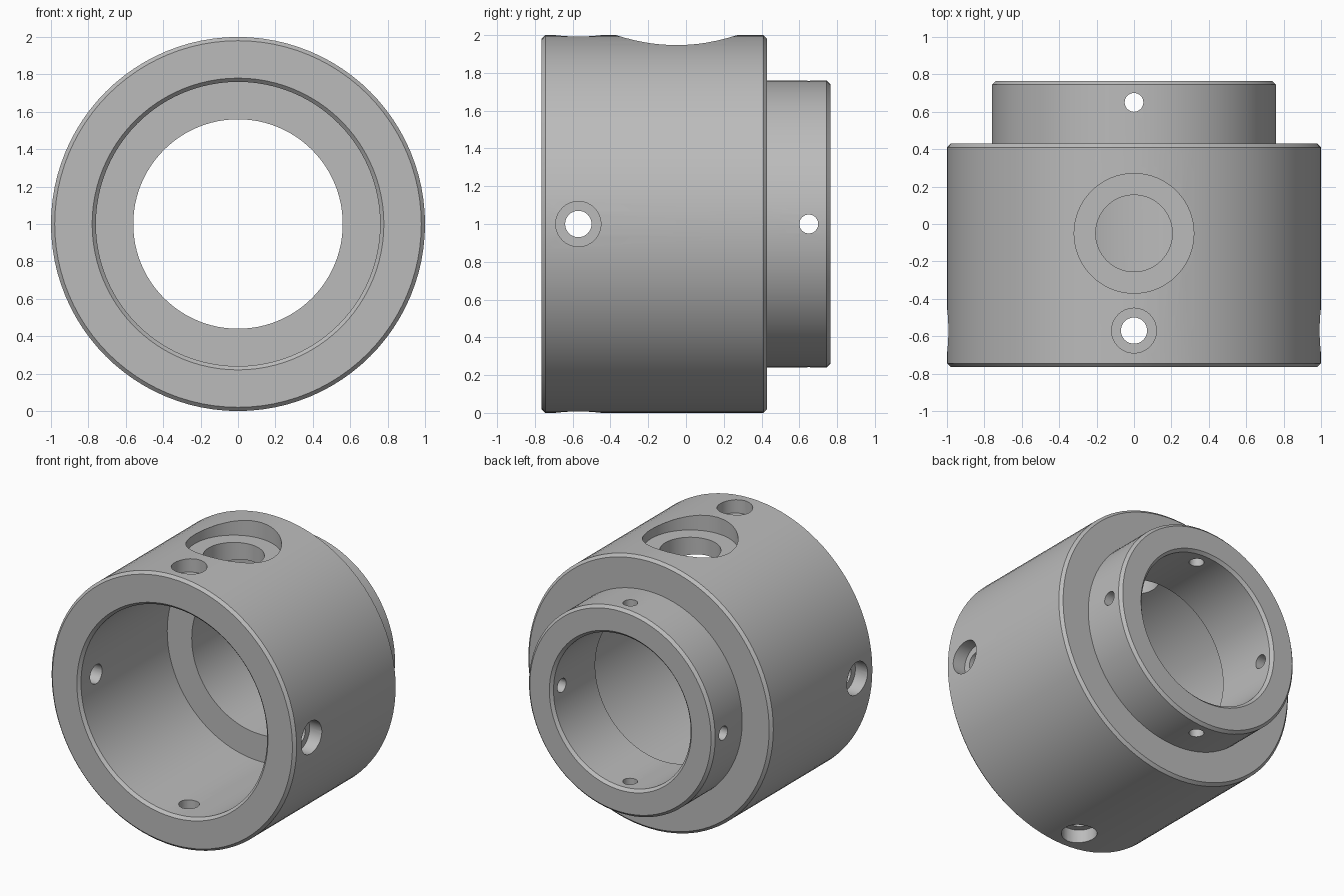
import bpy, bmesh, math
from mathutils import Matrix

if "Cube" in bpy.data.objects:
    bpy.data.objects.remove(bpy.data.objects["Cube"])

metal = bpy.data.materials.new("satin_grey")
metal.use_nodes = True
grey = (0.5, 0.5, 0.5, 1)
metal.diffuse_color = grey
metal.node_tree.nodes["Principled BSDF"].inputs["Base Color"].default_value = grey

AXIS_Z = 1.0
C = 0.02  # chamfer size


def lathe(name, profile, segments, closed):
    """Revolve (radius, height) points about z; an open profile is capped."""
    bm = bmesh.new()
    rings = []
    for r, h in profile:
        rings.append([bm.verts.new((r * math.cos(a), r * math.sin(a), h))
                      for a in (2 * math.pi * i / segments for i in range(segments))])
    pairs = list(zip(rings, rings[1:]))
    if closed:
        pairs.append((rings[-1], rings[0]))
    else:
        bm.faces.new(rings[0])
        bm.faces.new(rings[-1])
    for a, b in pairs:
        for i in range(segments):
            j = (i + 1) % segments
            bm.faces.new((a[i], a[j], b[j], b[i]))
    bmesh.ops.recalc_face_normals(bm, faces=bm.faces)
    mesh = bpy.data.meshes.new(name)
    bm.to_mesh(mesh)
    bm.free()
    mesh.materials.append(metal)
    obj = bpy.data.objects.new(name, mesh)
    bpy.context.collection.objects.link(obj)
    return obj


# Stepped sleeve: outer body, rear spigot, wide front bore, narrow rear bore
FRONT, SHOULDER, STEP, REAR = -0.765, 0.43, 0.26, 0.765
BODY, SPIGOT, BORE, REAR_BORE = 1.0, 0.76, 0.76, 0.56
sleeve = lathe("stepped_sleeve", [
    (BORE + C, FRONT), (BODY - C, FRONT), (BODY, FRONT + C),
    (BODY, SHOULDER - C), (BODY - C, SHOULDER), (SPIGOT, SHOULDER),
    (SPIGOT, REAR - C), (SPIGOT - C, REAR), (REAR_BORE + C, REAR),
    (REAR_BORE, REAR - C), (REAR_BORE, STEP), (BORE, STEP), (BORE, FRONT + C),
], 96, True)
sleeve.data.transform(Matrix.Translation((0, 0, AXIS_Z)) @ Matrix.Rotation(-math.pi / 2, 4, 'X'))


def drill(y, profile, turn, segments):
    """Cut a radial, optionally counterbored hole at a quarter turn about the axis."""
    cutter = lathe("drill_cutter", profile, segments, False)
    cutter.data.transform(Matrix.Translation((0, y, AXIS_Z))
                          @ Matrix.Rotation(turn * math.pi / 2, 4, 'Y'))
    cutter.hide_render = True
    mod = sleeve.modifiers.new("drill", 'BOOLEAN')
    mod.operation = 'DIFFERENCE'
    mod.solver = 'EXACT'
    mod.object = cutter
    bpy.context.view_layer.objects.active = sleeve
    bpy.ops.object.modifier_apply(modifier=mod.name)
    bpy.data.objects.remove(cutter)


# Large counterbored port on top
drill(-0.05, [(0.205, 0.4), (0.205, 0.88), (0.32, 0.88), (0.32, 1.2)], 0, 64)

# Four counterbored screw holes in the body, four plain holes in the spigot
for turn in range(4):
    drill(-0.57, [(0.07, 0.5), (0.07, 0.9), (0.12, 0.9), (0.12, 1.2)], turn, 32)
    drill(0.65, [(0.05, 0.3), (0.05, 0.95)], turn, 32)

bpy.ops.object.select_all(action='DESELECT')
sleeve.select_set(True)
bpy.context.view_layer.objects.active = sleeve
bpy.ops.object.shade_smooth_by_angle(angle=math.radians(30))
